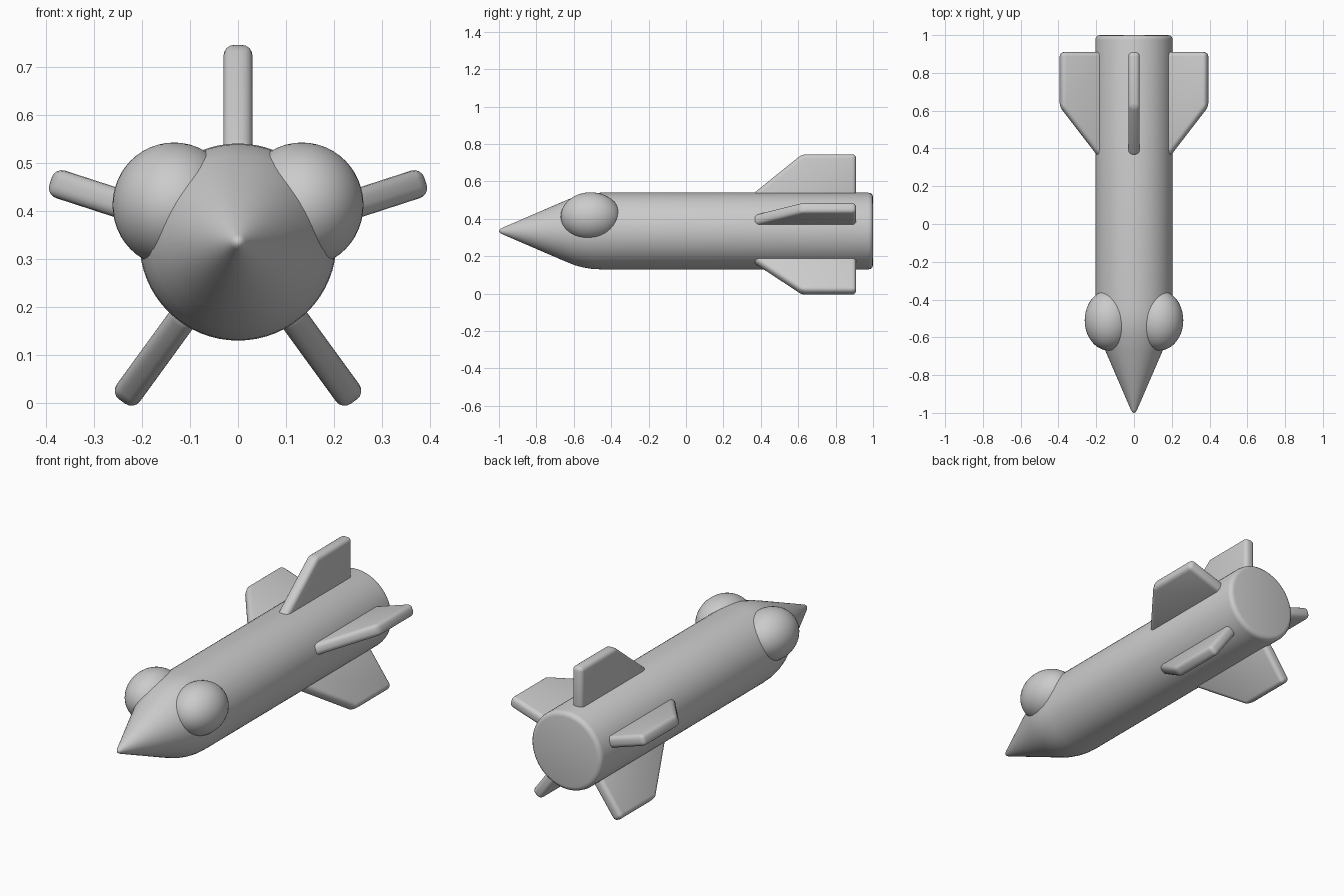
import bpy, bmesh, math
from mathutils import Matrix, Vector

if "Cube" in bpy.data.objects:
    bpy.data.objects.remove(bpy.data.objects["Cube"])

AXIS_Z = 0.335   # height of the rocket's long axis
R = 0.205        # hull radius


def finish(bm, name, angle=40):
    bmesh.ops.recalc_face_normals(bm, faces=bm.faces)
    me = bpy.data.meshes.new(name)
    bm.to_mesh(me)
    bm.free()
    ob = bpy.data.objects.new(name, me)
    bpy.context.collection.objects.link(ob)
    bpy.ops.object.select_all(action='DESELECT')
    ob.select_set(True)
    bpy.context.view_layer.objects.active = ob
    bpy.ops.object.shade_smooth_by_angle(angle=math.radians(angle))
    return ob


# Hull: lathe of (y, radius) profile, pointed nose to rounded flat tail
profile = [(-1.0, 0), (-0.997, 0.008), (-0.985, 0.016), (-0.67, 0.152),
           (-0.60, 0.181), (-0.55, 0.195), (-0.50, 0.203), (-0.45, R),
           (0.975, R), (0.988, 0.202), (0.997, 0.193), (1.0, 0.18), (1.0, 0)]
bm = bmesh.new()
verts = [bm.verts.new((0, y, AXIS_Z + r)) for y, r in profile]
edges = [bm.edges.new(p) for p in zip(verts, verts[1:])]
bmesh.ops.spin(bm, geom=verts + edges, cent=(0, 0, AXIS_Z), axis=(0, 1, 0),
               angle=math.tau, steps=64)
bmesh.ops.remove_doubles(bm, verts=bm.verts, dist=1e-4)
finish(bm, "hull")

# Bulging eye domes either side of the nose
for side, label in ((-1, "left"), (1, "right")):
    bm = bmesh.new()
    bmesh.ops.create_uvsphere(
        bm, u_segments=40, v_segments=24, radius=1,
        matrix=Matrix.Translation((side * 0.133, -0.51, 0.412))
        @ Matrix.Diagonal((0.128, 0.16, 0.13, 1)))
    finish(bm, f"{label}_eye_dome")

# Five swept tail fins with softened edges, spaced evenly round the hull
outline = [(0.36, 0.15), (0.36, 0.20), (0.62, 0.41), (0.91, 0.41), (0.91, 0.15)]
for i in range(5):
    bm = bmesh.new()
    face = bm.faces.new([bm.verts.new((-0.03, y, r)) for y, r in outline])
    ext = bmesh.ops.extrude_face_region(bm, geom=[face])
    bmesh.ops.translate(bm, vec=Vector((0.06, 0, 0)),
                        verts=[v for v in ext["geom"] if isinstance(v, bmesh.types.BMVert)])
    bmesh.ops.recalc_face_normals(bm, faces=bm.faces)
    bmesh.ops.bevel(bm, geom=bm.edges[:], offset=0.022, segments=4,
                    profile=0.5, affect='EDGES')
    bmesh.ops.transform(bm, verts=bm.verts,
                        matrix=Matrix.Translation((0, 0, AXIS_Z))
                        @ Matrix.Rotation(i * math.tau / 5, 4, 'Y'))
    finish(bm, f"tail_fin_{i + 1}")
